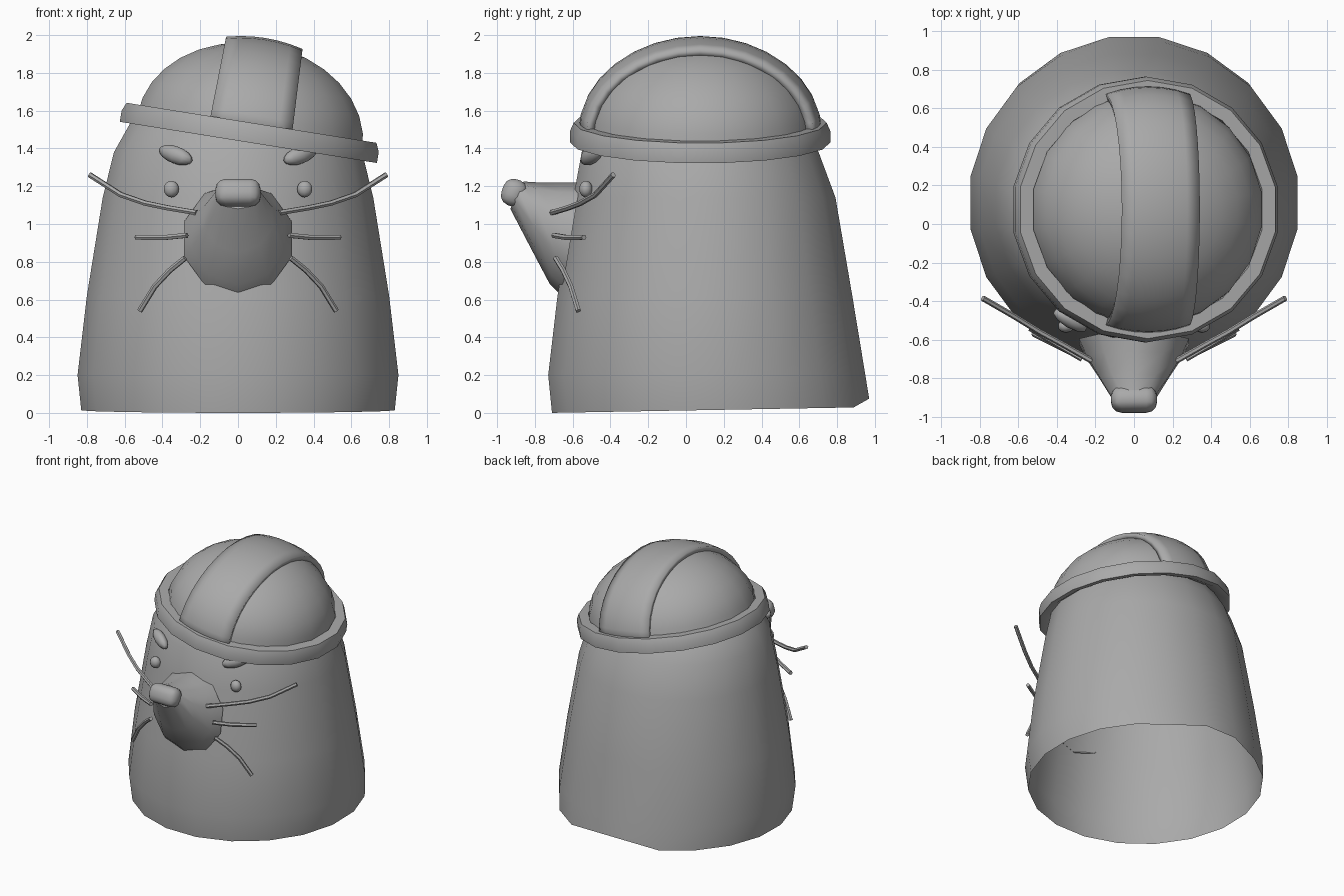
import bpy, bmesh
from math import sin, cos, pi, radians, sqrt
from mathutils import Vector, Matrix

cube = bpy.data.objects.get("Cube")
if cube:
    bpy.data.objects.remove(cube, do_unlink=True)

grey = bpy.data.materials.new("plain_grey")
grey.use_nodes = True
grey.diffuse_color = (0.4, 0.4, 0.4, 1)
grey.node_tree.nodes["Principled BSDF"].inputs["Base Color"].default_value = (0.4, 0.4, 0.4, 1)


def finish(obj, angle=40):
    """Give the object its colour and smooth shading with sharp edges kept."""
    if not obj.data.materials:
        obj.data.materials.append(grey)
    bpy.ops.object.select_all(action='DESELECT')
    obj.select_set(True)
    bpy.context.view_layer.objects.active = obj
    bpy.ops.object.shade_smooth_by_angle(angle=radians(angle))
    return obj


def make(name, bm, angle=40, matrix=None):
    bmesh.ops.recalc_face_normals(bm, faces=bm.faces)
    mesh = bpy.data.meshes.new(name)
    bm.to_mesh(mesh)
    bm.free()
    obj = bpy.data.objects.new(name, mesh)
    bpy.context.collection.objects.link(obj)
    if matrix:
        obj.matrix_world = matrix
    return finish(obj, angle)


def loft(rings, cap_end=False, closed=False):
    """Skin a list of equal-length point rings."""
    bm = bmesh.new()
    loops = [[bm.verts.new(p) for p in ring] for ring in rings]
    pairs = list(zip(loops, loops[1:]))
    if closed:
        pairs.append((loops[-1], loops[0]))
    for a, b in pairs:
        for i in range(len(a)):
            j = (i + 1) % len(a)
            bm.faces.new((a[i], a[j], b[j], b[i]))
    if cap_end:
        bm.faces.new(loops[-1])
    return bm


def angles(n):
    return [2 * pi * (i + 0.5) / n for i in range(n)]


# Body: open-bottomed shell, each level is (z, half width, front y, back y)
levels = [(0.0, 0.84, -0.72, 0.98), (0.2, 0.86, -0.74, 0.96), (0.62, 0.81, -0.69, 0.89),
          (1.14, 0.725, -0.605, 0.80), (1.38, 0.665, -0.56, 0.71), (1.53, 0.58, -0.48, 0.62),
          (1.65, 0.44, -0.36, 0.50), (1.76, 0.22, -0.15, 0.30)]
rings = []
for z, w, front, back in levels:
    mid, half = (front + back) / 2, (back - front) / 2
    rings.append([Vector((w * cos(a), mid + half * sin(a), z)) for a in angles(20)])
for p in rings[0]:
    p.z = 0.018 * (p.y + 0.72) + (0.045 if p.y > 0.93 else 0)
make("body", loft(rings, cap_end=True), 50)

# Muzzle: tapering snout, each section is (y top, y bottom, z bottom, z top, half width)
sections = [(-0.56, -0.66, 0.62, 1.22, 0.30), (-0.66, -0.72, 0.68, 1.22, 0.26),
            (-0.78, -0.81, 0.85, 1.22, 0.19), (-0.86, -0.93, 1.08, 1.225, 0.12)]
rings = []
for top, bottom, low, high, w in sections:
    rings.append([((w * cos(a)), (top + bottom) / 2 + (top - bottom) / 2 * sin(a),
                   (low + high) / 2 + (high - low) / 2 * sin(a)) for a in angles(10)])
make("muzzle", loft(rings, cap_end=True), 50)

# Nose: rounded block on the snout tip
bm = bmesh.new()
bmesh.ops.create_cube(bm, size=1)
bmesh.ops.scale(bm, vec=(0.24, 0.13, 0.145), verts=bm.verts)
bmesh.ops.bevel(bm, geom=bm.edges[:], offset=0.055, segments=3, profile=0.5, affect='EDGES')
make("nose", bm, 60, Matrix.Translation((0, -0.91, 1.165)) @ Matrix.Rotation(radians(-20), 4, 'X'))


def blob(name, place, size, yaw=0, roll=0):
    bm = bmesh.new()
    bmesh.ops.create_uvsphere(bm, u_segments=10, v_segments=8, radius=1)
    bmesh.ops.scale(bm, vec=size, verts=bm.verts)
    turn = Matrix.Rotation(yaw, 4, 'Z') @ Matrix.Rotation(roll, 4, 'Y')
    make(name, bm, 60, Matrix.Translation(place) @ turn)


def whisker(name, points):
    curve = bpy.data.curves.new(name, 'CURVE')
    curve.dimensions = '3D'
    curve.bevel_depth = 0.015
    curve.bevel_resolution = 1
    curve.use_fill_caps = True
    line = curve.splines.new('POLY')
    line.points.add(len(points) - 1)
    for p, co in zip(line.points, points):
        p.co = (*co, 1)
    obj = bpy.data.objects.new(name, curve)
    bpy.context.collection.objects.link(obj)
    bpy.ops.object.select_all(action='DESELECT')
    obj.select_set(True)
    bpy.context.view_layer.objects.active = obj
    bpy.ops.object.convert(target='MESH')
    finish(bpy.context.object, 50)


# Eyes, brows and whiskers, mirrored
whiskers = {
    "upper": [(0.22, -0.71, 1.06), (0.37, -0.625, 1.085), (0.49, -0.56, 1.11),
              (0.62, -0.48, 1.155), (0.785, -0.385, 1.26)],
    "middle": [(0.27, -0.70, 0.94), (0.39, -0.63, 0.928), (0.54, -0.54, 0.93)],
    "lower": [(0.28, -0.69, 0.82), (0.36, -0.65, 0.755), (0.44, -0.61, 0.67), (0.52, -0.57, 0.54)],
}
for side, s in (("left", 1), ("right", -1)):
    blob(side + "_eye", (s * 0.353, -0.53, 1.185), (0.042, 0.035, 0.044))
    blob(side + "_brow", (s * 0.33, -0.50, 1.365), (0.105, 0.04, 0.046),
         yaw=s * radians(30), roll=-s * radians(18))
    for level, path in whiskers.items():
        whisker(f"{side}_{level}_whisker", [(s * x, y, z) for x, y, z in path])

# Helmet: tilted dome, brim and raised band sharing one frame
helmet = Matrix.Translation((0.055, 0.075, 1.432)) @ Matrix.Rotation(radians(9.1), 4, 'Y')

brim = [(0.66, 0.0), (0.70, 0.0), (0.70, 0.06), (0.68, 0.105), (0.61, 0.105), (0.60, 0.03)]
rings = [[(r * cos(a), 0.985 * r * sin(a), z) for a in angles(18)] for r, z in brim]
make("helmet_brim", loft(rings, closed=True), 35, helmet)

base, rise, radius = 0.05, 0.475, 0.61
rings = []
for i in range(8):
    t = pi / 2 * i / 8
    rings.append([(radius * cos(t) * cos(a), radius * cos(t) * sin(a), base + rise * sin(t))
                  for a in angles(20)])
make("helmet_dome", loft(rings, cap_end=True), 50, helmet)

# Band over the crown: slice of a slightly larger dome, thickened inward
bm = bmesh.new()
grow, steps, cols = 0.035, 16, 6
grid = []
for i in range(steps + 1):
    t = pi * i / steps
    half = 0.222 - 0.017 * sin(t)
    row = []
    for c in range(cols + 1):
        x = half * (2 * c / cols - 1)
        k = sqrt(1 - (x / (radius + grow)) ** 2)
        row.append(bm.verts.new((x, (radius + grow) * k * cos(t), base + (rise + grow) * k * sin(t))))
    grid.append(row)
for a, b in zip(grid, grid[1:]):
    for c in range(cols):
        bm.faces.new((a[c], a[c + 1], b[c + 1], b[c]))
band = make("helmet_band", bm, 40, helmet)
thick = band.modifiers.new("thickness", 'SOLIDIFY')
thick.thickness = 0.045
thick.offset = -1 if band.data.polygons[len(band.data.polygons) // 2].normal.z > 0 else 1
